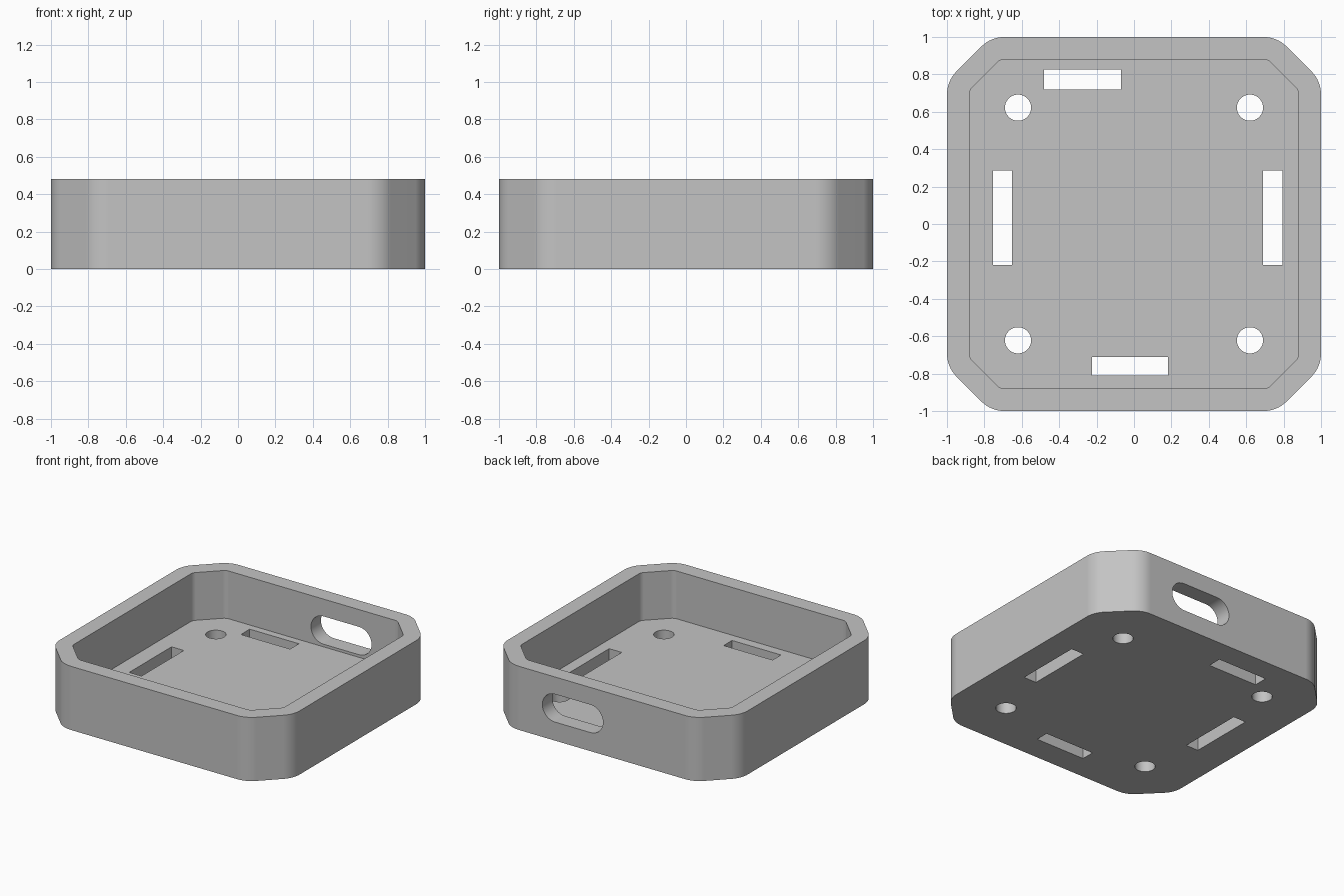
import bpy
import bmesh
import math

cube = bpy.data.objects.get("Cube")
if cube:
    bpy.data.objects.remove(cube, do_unlink=True)

HEIGHT = 0.48
WALL = 0.12
FLOOR = 0.12

grey = bpy.data.materials.new("plain grey")
grey.use_nodes = True
colour = (0.55, 0.55, 0.55, 1)
grey.diffuse_color = colour
grey.node_tree.nodes["Principled BSDF"].inputs["Base Color"].default_value = colour


def rounded_octagon(half, vertex, radius, steps=8):
    """Square with chamfered corners; each of the eight corners is an arc."""
    points = []
    tangent = radius * math.tan(math.pi / 8)
    for quarter in range(4):
        turn = quarter * math.pi / 2
        # arc centres next to the side and next to the top of this corner
        a = (half - radius, vertex - tangent)
        for (cx, cy), start in ((a, 0), (a[::-1], math.pi / 4)):
            for i in range(steps + 1):
                t = start + i / steps * math.pi / 4
                x, y = cx + radius * math.cos(t), cy + radius * math.sin(t)
                points.append((x * math.cos(turn) - y * math.sin(turn),
                               x * math.sin(turn) + y * math.cos(turn)))
    return points


def rectangle(x0, x1, y0, y1):
    return [(x0, y0), (x1, y0), (x1, y1), (x0, y1)]


def circle(cx, cy, r, n=48):
    return [(cx + r * math.cos(2 * math.pi * i / n),
             cy + r * math.sin(2 * math.pi * i / n)) for i in range(n)]


def stadium(cx, cy, half, r, n=16):
    points = []
    for side, start in ((1, -math.pi / 2), (-1, math.pi / 2)):
        for i in range(n + 1):
            t = start + math.pi * i / n
            points.append((cx + side * (half - r) + r * math.cos(t),
                           cy + r * math.sin(t)))
    return points


def prism(name, outline, low, high, along_y=False):
    """Extrude an outline along z, or an x-z outline along y."""
    bm = bmesh.new()
    place = (lambda p, h: (p[0], h, p[1])) if along_y else (lambda p, h: (p[0], p[1], h))
    face = bm.faces.new([bm.verts.new(place(p, low)) for p in outline])
    new = bmesh.ops.extrude_face_region(bm, geom=[face])["geom"]
    shift = (0, high - low, 0) if along_y else (0, 0, high - low)
    bmesh.ops.translate(bm, vec=shift,
                        verts=[v for v in new if isinstance(v, bmesh.types.BMVert)])
    bmesh.ops.recalc_face_normals(bm, faces=bm.faces)
    mesh = bpy.data.meshes.new(name)
    bm.to_mesh(mesh)
    bm.free()
    mesh.materials.append(grey)
    obj = bpy.data.objects.new(name, mesh)
    bpy.context.collection.objects.link(obj)
    return obj


# Solid tray body
tray = prism("tray", rounded_octagon(1, 0.765, 0.175), 0, HEIGHT)

# Cavity
cutters = [prism("cavity_cutter", rounded_octagon(1 - WALL, 0.715, 0.055), FLOOR, HEIGHT + 0.1)]

# Four round screw holes
for sx in (-1, 1):
    for sy in (-1, 1):
        cutters.append(prism("hole_cutter", circle(sx * 0.62, sy * 0.622, 0.07), -0.1, 0.2))

# Rectangular floor slots: back, front, right, left
for slot in ((-0.48, -0.07, 0.72, 0.825), (-0.225, 0.183, -0.81, -0.71),
             (-0.754, -0.651, -0.22, 0.285), (0.69, 0.795, -0.22, 0.285)):
    cutters.append(prism("slot_cutter", rectangle(*slot), -0.1, 0.2))

# Rounded port through the back wall
cutters.append(prism("port_cutter", stadium(0.245, 0.245, 0.253, 0.105), 0.8, 1.1, True))

bpy.context.view_layer.objects.active = tray
tray.select_set(True)
for cutter in cutters:
    cut = tray.modifiers.new("cut", "BOOLEAN")
    cut.operation = "DIFFERENCE"
    cut.solver = "EXACT"
    cut.object = cutter
    bpy.ops.object.modifier_apply(modifier=cut.name)
    bpy.data.objects.remove(cutter, do_unlink=True)

# Smooth round corners, crisp edges and flat walls
bpy.ops.object.shade_smooth_by_angle(angle=math.radians(30))
weighted = tray.modifiers.new("flat walls", "WEIGHTED_NORMAL")
weighted.keep_sharp = True
